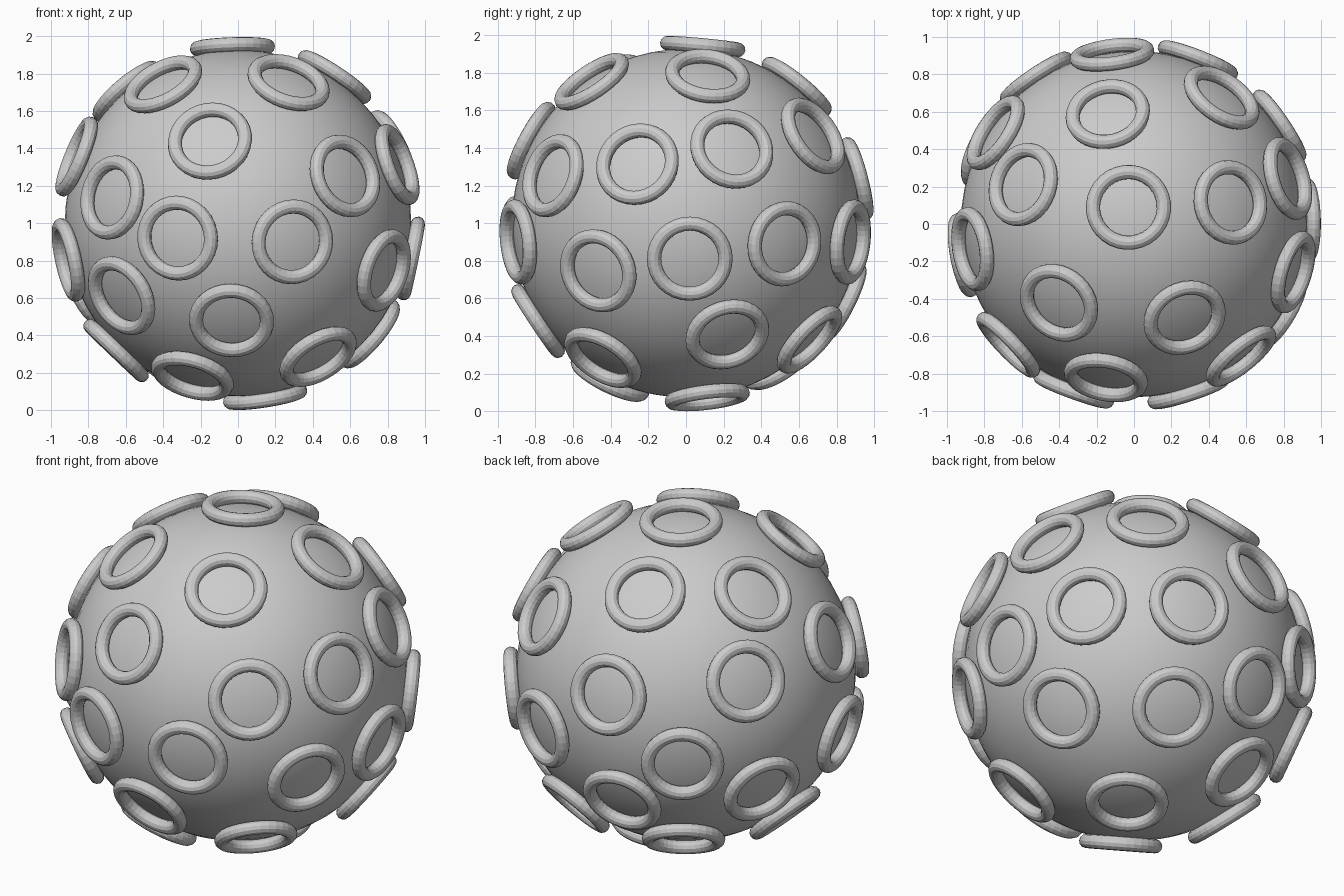
import bpy
from mathutils import Vector

if "Cube" in bpy.data.objects:
    bpy.data.objects.remove(bpy.data.objects["Cube"])

CENTRE = Vector((0, 0, 1.0))
BALL_RADIUS = 0.926
RING_DISTANCE = 0.943   # ring centre to ball centre
RING_RADIUS, TUBE_RADIUS = 0.19, 0.038

grey = bpy.data.materials.new("plain grey")
grey.diffuse_color = (0.6, 0.6, 0.6, 1)
grey.use_nodes = True
grey.node_tree.nodes["Principled BSDF"].inputs["Base Color"].default_value = grey.diffuse_color

# Ring directions from the ball centre, listed from top to bottom
DIRECTIONS = [
    (-.03, .09, .95), (.515, .115, .78), (.27, -.50, .75), (-.40, -.42, .74),
    (-.14, .587, .723), (-.59, .21, .70), (.46, .663, .455), (-.15, -.82, .438),
    (.81, .24, .388), (-.86, -.134, .355), (-.738, .487, .323), (.842, -.255, .31),
    (.567, -.70, .25), (-.118, .907, .236), (-.666, -.64, .136), (-.323, -.883, -.08),
    (.291, -.893, -.10), (.34, .87, -.10), (.78, .525, -.11), (-.52, .775, -.12),
    (.92, .02, -.188), (-.90, -.165, -.195), (.765, -.457, -.248), (-.788, .40, -.348),
    (-.626, -.597, -.39), (-.16, .84, -.416), (-.035, -.79, -.523), (.70, .219, -.59),
    (.27, .647, -.61), (-.65, -.01, -.68), (.42, -.433, -.70), (-.336, .503, -.737),
    (-.248, -.41, -.83), (.144, .112, -.918),
]

# Ball
bpy.ops.mesh.primitive_uv_sphere_add(segments=64, ring_count=32, radius=BALL_RADIUS, location=CENTRE)
ball = bpy.context.object
ball.name = "ball"
ball.data.materials.append(grey)
bpy.ops.object.shade_smooth()

# One ring mesh shared by every raised ring
bpy.ops.mesh.primitive_torus_add(major_segments=32, minor_segments=12,
                                 major_radius=RING_RADIUS, minor_radius=TUBE_RADIUS)
first = bpy.context.object
first.data.materials.append(grey)

# Rings lying flat against the ball
for i, d in enumerate(DIRECTIONS):
    n = Vector(d).normalized()
    ring = first if i == 0 else bpy.data.objects.new("ring", first.data)
    if i:
        bpy.context.collection.objects.link(ring)
    ring.name = f"ring_{i + 1:02d}"
    ring.location = CENTRE + n * RING_DISTANCE
    ring.rotation_euler = n.to_track_quat('Z', 'Y').to_euler()
